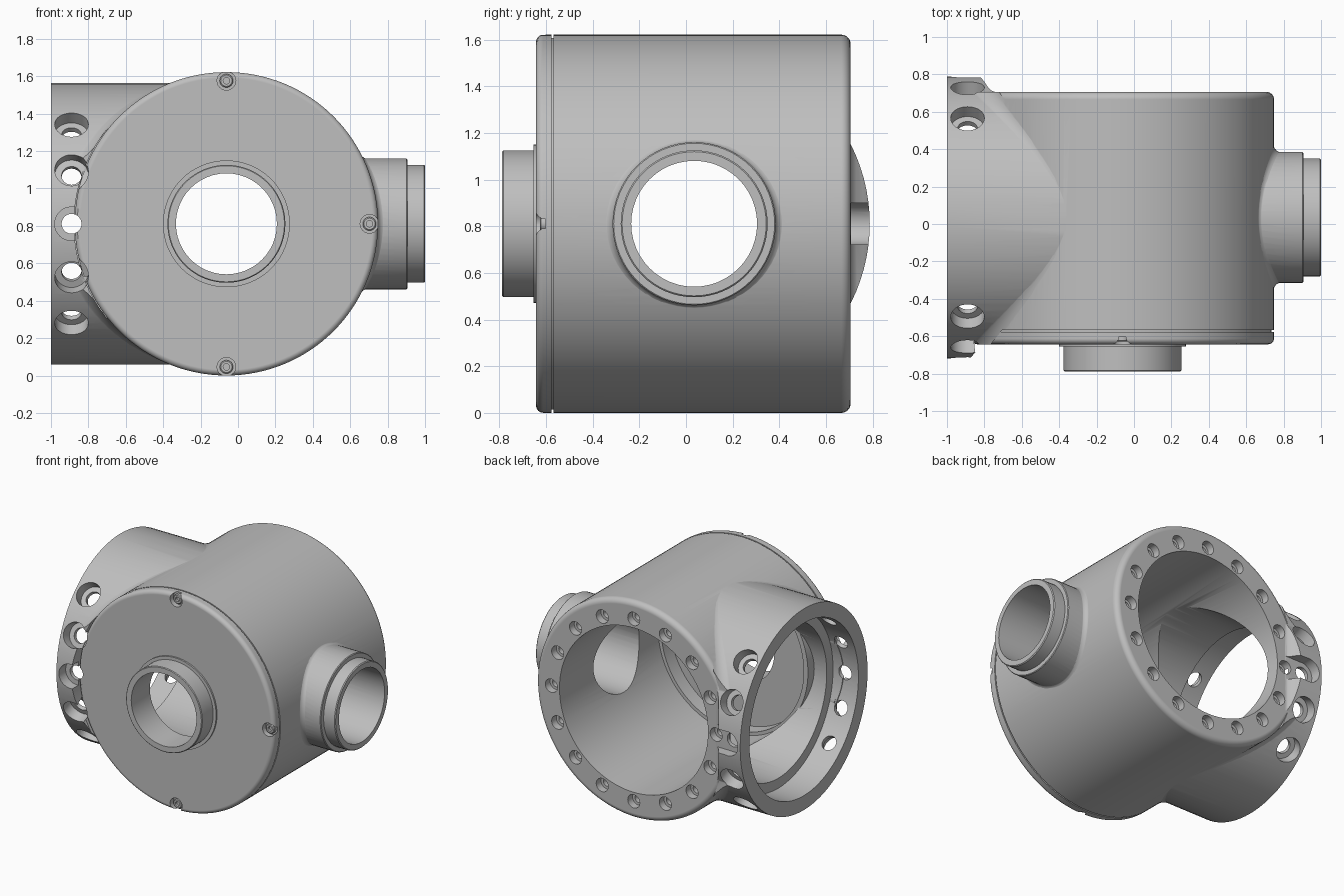
import bpy, bmesh, math
from mathutils import Vector, Matrix

if "Cube" in bpy.data.objects:
    bpy.data.objects.remove(bpy.data.objects["Cube"], do_unlink=True)

GREY = (0.52, 0.52, 0.52, 1)
metal = bpy.data.materials.new("grey_metal")
metal.use_nodes = True
metal.diffuse_color = GREY
metal.node_tree.nodes["Principled BSDF"].inputs["Base Color"].default_value = GREY

X, Y = Vector((1, 0, 0)), Vector((0, 1, 0))
MAIN = Vector((-0.062, 0, 0.811))      # centre of the drum, axis along y
SIDE = Vector((0, 0.035, 0.811))       # centre of both side ports, axis along x
DRUM_R, SIDE_R, BOSS_R, BORE_R = 0.811, 0.753, 0.35, 0.27
DRUM_BORE = 0.615
FACE, SEAM, BACK = -0.643, -0.568, 0.706
BOLT_X = -0.89


def finish(name, bm):
    bmesh.ops.recalc_face_normals(bm, faces=bm.faces)
    mesh = bpy.data.meshes.new(name)
    bm.to_mesh(mesh)
    bm.free()
    mesh.materials.append(metal)
    obj = bpy.data.objects.new(name, mesh)
    bpy.context.collection.objects.link(obj)
    return obj


def turned(name, profile, places, segs=96):
    """Solids turned from (distance, radius) points about each (origin, axis)."""
    bm = bmesh.new()
    for origin, axis in places:
        m = Matrix.Translation(origin) @ axis.to_track_quat('Z', 'Y').to_matrix().to_4x4()
        rings = []
        for a, r in profile:
            angles = [math.tau * i / segs for i in range(segs)]
            rings.append([bm.verts.new(m @ Vector((r * math.cos(t), r * math.sin(t), a)))
                          for t in angles])
        for p, q in zip(rings, rings[1:]):
            for i in range(segs):
                j = (i + 1) % segs
                bm.faces.new((p[i], p[j], q[j], q[i]))
        bm.faces.new(rings[0])
        bm.faces.new(rings[-1])
    return finish(name, bm)


def prism(name, outline, half_height):
    """Upright solid from an outline seen from above, centred on the port height."""
    bm = bmesh.new()
    base = bm.faces.new([bm.verts.new((x, y, SIDE.z - half_height)) for x, y in outline])
    top = bmesh.ops.extrude_face_region(bm, geom=[base])["geom"]
    bmesh.ops.translate(bm, vec=(0, 0, 2 * half_height),
                        verts=[v for v in top if isinstance(v, bmesh.types.BMVert)])
    return finish(name, bm)


def blend(name, side, port_r, r, steps=96, arc=8):
    """Rolling-ball fillet solid where a side port meets the drum."""
    bm = bmesh.new()
    rings = []
    for k in range(steps):
        t = math.tau * k / steps
        n2 = Vector((0, math.cos(t), math.sin(t)))
        c = SIDE + n2 * (port_r + r)
        dz = c.z - MAIN.z
        c.x = MAIN.x + side * math.sqrt((DRUM_R + r) ** 2 - dz * dz)
        n1 = Vector((c.x - MAIN.x, 0, dz)).normalized()
        pts = [c - n1.slerp(n2, i / arc) * (r + 0.002) for i in range(arc + 1)]
        pts.append(c - (n1 + n2) * r * 1.1)
        rings.append([bm.verts.new(p) for p in pts])
    for k in range(steps):
        p, q = rings[k], rings[(k + 1) % steps]
        for i in range(arc + 2):
            j = (i + 1) % (arc + 2)
            bm.faces.new((p[i], p[j], q[j], q[i]))
    return finish(name, bm)


def combine(obj, other, op='DIFFERENCE', keep=False):
    other.hide_render = True
    mod = obj.modifiers.new("cut", 'BOOLEAN')
    mod.operation, mod.solver, mod.object = op, 'EXACT', other
    bpy.context.view_layer.objects.active = obj
    bpy.ops.object.modifier_apply(modifier=mod.name)
    if not keep:
        bpy.data.objects.remove(other, do_unlink=True)


def rounded(a, r, size, start, end):
    """Quarter-round corner points centred on (a, r)."""
    out = []
    for i in range(7):
        t = math.radians(start + (end - start) * i / 6)
        out.append((a + size * math.cos(t), r + size * math.sin(t)))
    return out


def shade(obj):
    bpy.ops.object.select_all(action='DESELECT')
    obj.select_set(True)
    bpy.context.view_layer.objects.active = obj
    bpy.ops.object.shade_smooth_by_angle(angle=math.radians(30))
    mod = obj.modifiers.new("normals", 'WEIGHTED_NORMAL')
    mod.keep_sharp = True


# Large side port with its fillet, trimmed around the cover and behind the back rim
side_port = turned("side_port", [(-1, SIDE_R), (-0.3, SIDE_R)], [(SIDE, X)])
fillet = blend("side_fillet", -1, SIDE_R, 0.1)
for ends in ((BACK - 0.001, 1.3), (-1.3, FACE)):
    combine(fillet, turned("trim", [(a, 2) for a in ends], [(MAIN, Y)]))
combine(side_port, fillet, 'UNION')
combine(side_port, turned("front_trim", [(-0.9, DRUM_R + 0.004), (SEAM, DRUM_R + 0.004)],
                          [(MAIN, Y)], 128))
combine(side_port, prism("back_trim", [(-0.82, 0.9), (-0.82, 0.785), (-0.80, 0.76),
                                       (-0.78, 0.73), (-0.76, 0.712), (-0.74, BACK - 0.001),
                                       (-0.1, BACK - 0.001), (-0.1, 0.9)], 1))

# Drum housing with rounded back edge
housing = turned("housing", [(SEAM, DRUM_R)]
                 + rounded(BACK - 0.04, DRUM_R - 0.04, 0.04, 90, 0), [(MAIN, Y)], 128)
combine(housing, side_port, 'UNION')

# Small port on the opposite side
boss = turned("small_port", [(0.5, BOSS_R), (0.9, BOSS_R), (0.905, BOSS_R - 0.005),
                             (0.905, 0.315), (0.994, 0.315), (1, 0.309)], [(SIDE, X)], 64)
combine(housing, blend("small_fillet", 1, BOSS_R, 0.04, 64), 'UNION')
combine(housing, boss, 'UNION')

# Front cover with its pipe
cover = turned("front_cover", [(-0.788, 0.31), (-0.783, 0.315), (-0.655, 0.315),
                               (-0.655, 0.339), (FACE, 0.339)]
               + rounded(FACE + 0.03, DRUM_R - 0.03, 0.03, 180, 90)
               + [(-0.577, DRUM_R), (-0.577, 0.797), (SEAM, 0.797)], [(MAIN, Y)], 128)

# Bores
combine(housing, turned("drum_bore", [(-0.7, DRUM_BORE), (0.9, DRUM_BORE)], [(MAIN, Y)]))
side_bore = turned("side_bore", [(-1.1, 0.645), (-0.79, 0.645), (-0.79, 0.57),
                                 (-0.2, 0.57)], [(SIDE, X)])
combine(housing, side_bore, keep=True)
combine(cover, side_bore)
combine(cover, turned("pipe_bore", [(-0.9, BORE_R), (-0.4, BORE_R)], [(MAIN, Y)], 48))
combine(housing, turned("small_bore", [(0.2, BORE_R), (1.1, BORE_R)], [(SIDE, X)], 48))

# Seat ring inside the drum, behind the cover
seat = turned("seat_ring", [(SEAM, DRUM_BORE + 0.01), (-0.46, DRUM_BORE + 0.01)], [(MAIN, Y)])
combine(seat, turned("seat_bore", [(-0.7, 0.59), (-0.3, 0.59)], [(MAIN, Y)]))
combine(housing, seat, 'UNION')

# Radial clamp holes, five at the front and five at the back of the side port
places = []
for facing in (-1, 1):
    for k in range(-2, 3):
        t = math.radians(22.5 * k)
        places.append((SIDE + X * BOLT_X, Vector((0, facing * math.cos(t), math.sin(t)))))
clamp_holes = turned("clamp_holes", [(0.5, 0.053), (0.673, 0.053), (0.673, 0.09),
                                     (1.0, 0.09)], places, 32)
combine(housing, clamp_holes, keep=True)
combine(cover, clamp_holes)
combine(housing, prism("back_slot", [(BOLT_X, 0.708), (-0.7, 0.708),
                                     (-0.7, 0.9), (BOLT_X, 0.9)], 0.088))

# Sixteen counterbored holes around the back rim
places = []
for k in range(16):
    t = math.tau * k / 16
    places.append((MAIN + Vector((math.cos(t), 0, math.sin(t))) * 0.682, Y))
combine(housing, turned("rim_holes", [(0.5, 0.03), (0.65, 0.03), (0.65, 0.05),
                                      (0.8, 0.05)], places, 24))

# Cover screws in open notches
places = [(MAIN + Vector((math.cos(t), 0, math.sin(t))) * 0.765, Y)
          for t in (0, math.pi / 2, -math.pi / 2)]
combine(cover, turned("screw_notches", [(-0.8, 0.05), (-0.603, 0.05)], places, 24))
screws = turned("cover_screws", [(-0.6, 0.036), (-0.622, 0.036), (-0.627, 0.03),
                                 (-0.627, 0.017), (-0.61, 0.017)], places, 24)

for part in (housing, cover, screws):
    shade(part)
